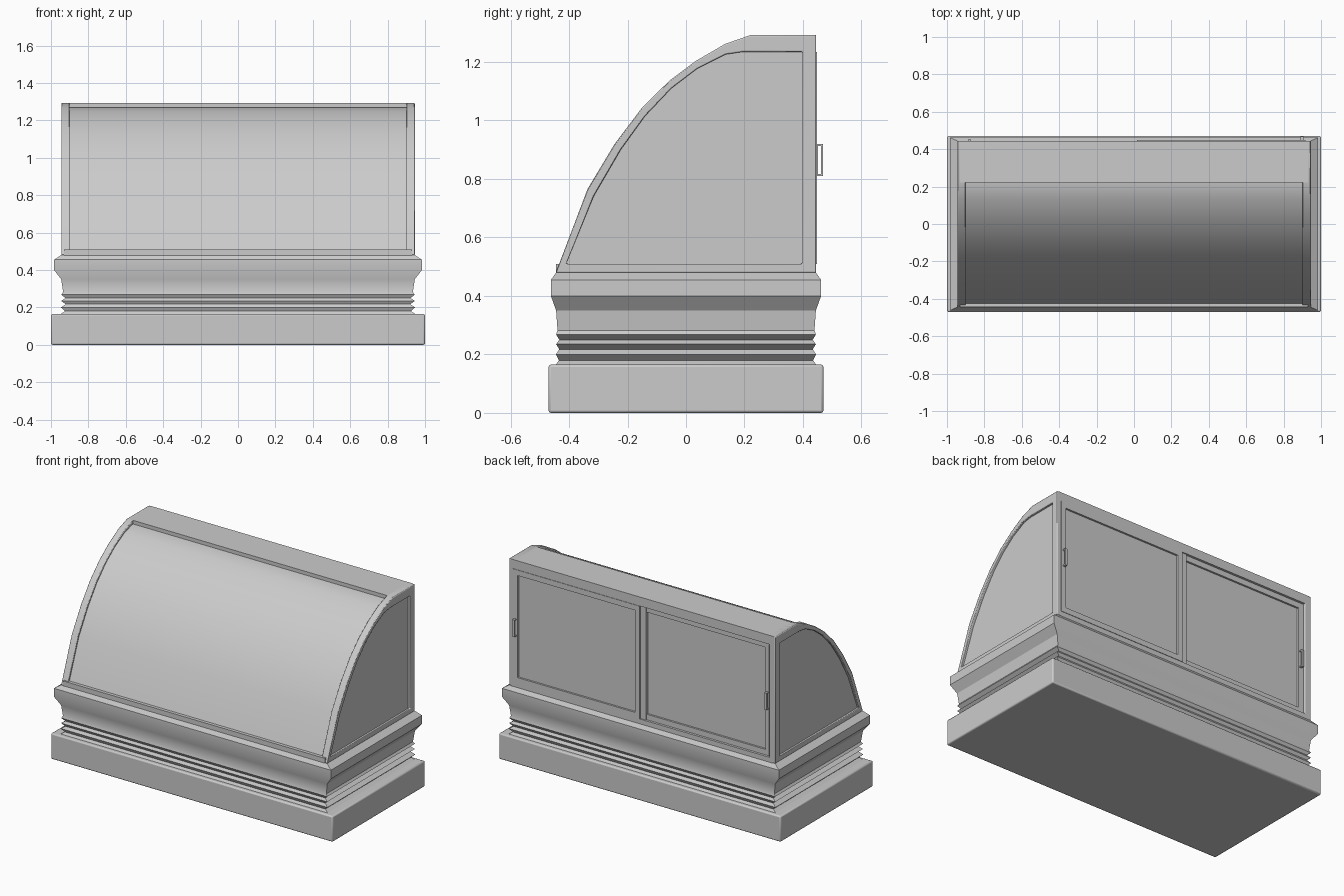
import bpy, bmesh

if "Cube" in bpy.data.objects:
    bpy.data.objects.remove(bpy.data.objects["Cube"])

# Curved side profile (y, z): outer edge and matching inner edge of the end frames
OUTER = [(-.445, .48), (-.337, .765), (-.244, .92), (-.151, 1.043), (-.058, 1.135),
         (.034, 1.204), (.134, 1.262), (.223, 1.293)]
INNER = [(-.41, .51), (-.316, .74), (-.223, .90), (-.14, 1.015), (-.05, 1.11),
         (.038, 1.177), (.135, 1.226), (.196, 1.235)]
BACK = .445


def finish(name, bm, bevel=0):
    bmesh.ops.recalc_face_normals(bm, faces=bm.faces)
    me = bpy.data.meshes.new(name)
    bm.to_mesh(me)
    bm.free()
    ob = bpy.data.objects.new(name, me)
    bpy.context.collection.objects.link(ob)
    if bevel:
        m = ob.modifiers.new("edge", 'BEVEL')
        m.width, m.segments, m.limit_method = bevel, 2, 'ANGLE'
    bpy.ops.object.select_all(action='DESELECT')
    ob.select_set(True)
    bpy.context.view_layer.objects.active = ob
    bpy.ops.object.shade_smooth_by_angle(angle=.5)
    return ob


def loft(bm, rings, closed=False):
    """Bridge successive point rings; cap the ends unless closed."""
    vs = [[bm.verts.new(p) for p in r] for r in rings]
    n = len(vs[0])
    pairs = list(zip(vs, vs[1:])) + ([(vs[-1], vs[0])] if closed else [])
    for a, b in pairs:
        for i in range(n):
            j = (i + 1) % n
            bm.faces.new((a[i], a[j], b[j], b[i]))
    if not closed:
        bm.faces.new(vs[0])
        bm.faces.new(vs[-1])


def prism(name, poly, x0, x1, bevel=0):
    bm = bmesh.new()
    loft(bm, [[(x, y, z) for y, z in poly] for x in (x0, x1)])
    return finish(name, bm, bevel)


def box(name, x0, x1, y0, y1, z0, z1, bevel=0):
    return prism(name, [(y0, z0), (y1, z0), (y1, z1), (y0, z1)], x0, x1, bevel)


def rect_tiers(name, tiers, bevel=0):
    """Rectangular moulding: half width and height for each tier."""
    bm = bmesh.new()
    loft(bm, [[(sx * w, sy * w * .47, z) for sx, sy in ((-1, -1), (1, -1), (1, 1), (-1, 1))]
              for w, z in tiers])
    return finish(name, bm, bevel)


# Plinth and stepped moulding
rect_tiers("plinth", [(1, 0), (1, .165)], .008)
rect_tiers("base_moulding", [(.955, .16), (.925, .18), (.947, .2), (.922, .217), (.945, .235),
                             (.922, .25), (.945, .268), (.935, .282), (.945, .35), (.983, .4),
                             (.983, .455), (.945, .48)])

# Case: curved front glass, top slab and bottom rail
glass = [(a[0] * .6 + b[0] * .4, a[1] * .6 + b[1] * .4) for a, b in zip(OUTER, INNER)]
prism("curved_front_glass", glass + [(.26, 1.27), (.40, 1.27), (.40, .48)], -.91, .91)
box("top_slab", -.93, .93, .223, BACK, 1.235, 1.293)
box("bottom_rail", -.93, .93, -.445, BACK, .475, .51)

# End frames and end panels on both sides
outer = OUTER + [(BACK, 1.293), (BACK, .48)]
inner = INNER + [(.398, 1.235), (.398, .51)]
for s, side in ((-1, "left"), (1, "right")):
    bm = bmesh.new()
    loft(bm, [[(s * x, y, z) for y, z in poly]
              for x, poly in ((.9, outer), (.945, outer), (.945, inner), (.9, inner))], True)
    finish(side + "_end_frame", bm, .004)
    prism(side + "_end_panel", inner, s * .9, s * .93)


# Sliding back doors, one in front of the other, with bracket handles
def door(side, x0, x1, y, handle_x):
    z0, z1, w = .51, 1.235, .035
    bm = bmesh.new()
    o = [(x0, z0), (x1, z0), (x1, z1), (x0, z1)]
    i = [(x0 + w, z0 + w), (x1 - w, z0 + w), (x1 - w, z1 - w), (x0 + w, z1 - w)]
    loft(bm, [[(px, py, pz) for px, pz in ring]
              for py, ring in ((.39, o), (y, o), (y, i), (y - .012, i))])
    finish(side + "_back_door", bm)
    t, out = .007, y + .021
    bracket = [(y - .005, .81), (out, .81), (out, .92), (y - .005, .92),
               (y - .005, .92 - t), (out - t, .92 - t), (out - t, .81 + t), (y - .005, .81 + t)]
    prism(side + "_door_handle", bracket, handle_x - .008, handle_x + .008)


door("right", .015, .917, .448, .897)
door("left", -.9, .02, .43, -.88)
# Door divider at the centre
box("door_divider", -.022, .015, .39, .438, .51, 1.235)
